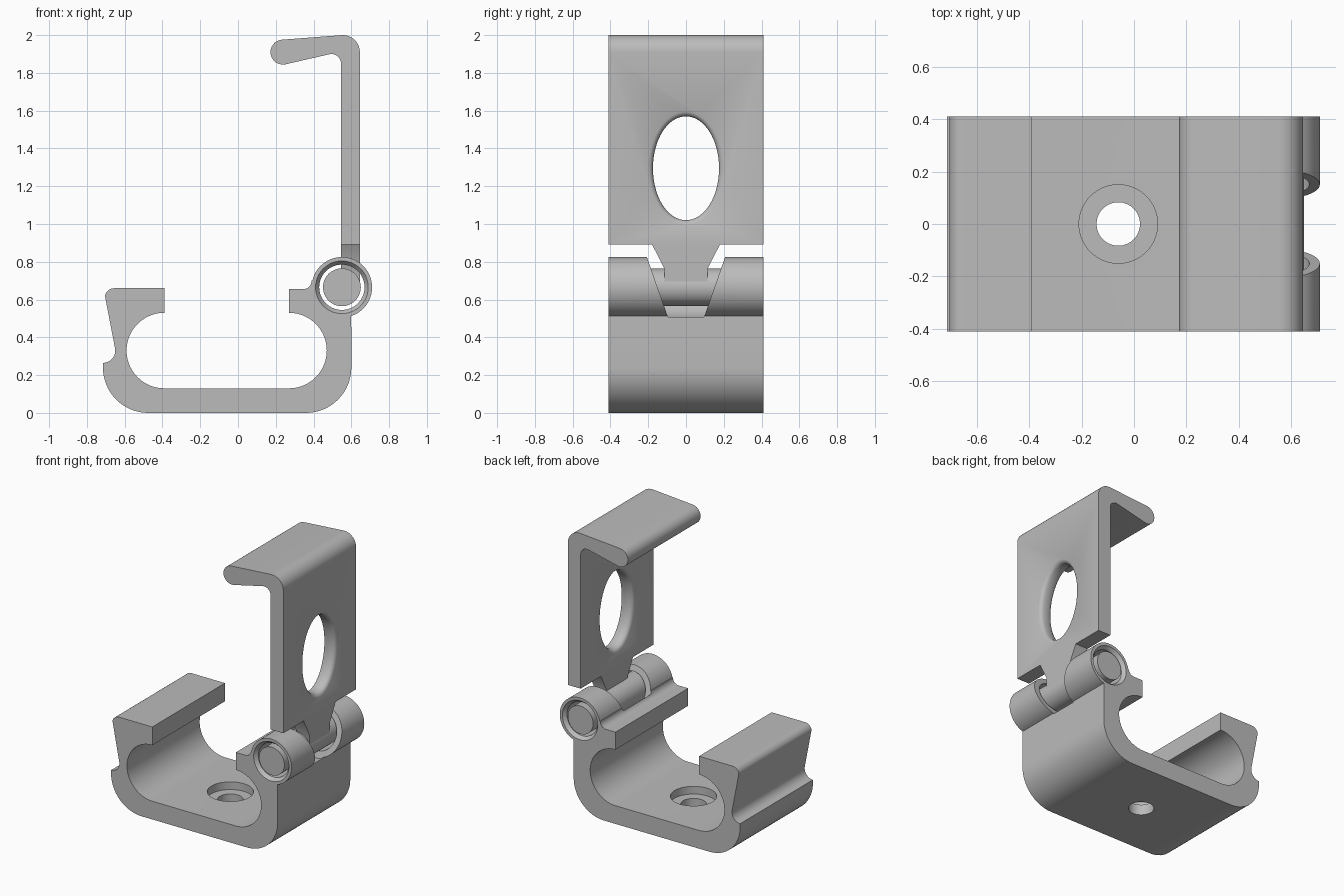
import bpy, bmesh
from math import sin, cos, radians

cube = bpy.data.objects.get("Cube")
if cube:
    bpy.data.objects.remove(cube, do_unlink=True)

grey = bpy.data.materials.new("plain grey")
grey.use_nodes = True
grey.diffuse_color = (0.5, 0.5, 0.5, 1)
grey.node_tree.nodes["Principled BSDF"].inputs["Base Color"].default_value = (0.5, 0.5, 0.5, 1)

HALF = 0.41                 # half the width of the clip
HINGE = (0.55, 0.665)       # hinge axis in x, z


def arc(cx, cz, r, a0, a1, n=16):
    """Points along an arc, angles in degrees."""
    steps = [radians(a0 + (a1 - a0) * i / n) for i in range(n + 1)]
    return [(cx + r * cos(a), cz + r * sin(a)) for a in steps]


def ellipse(cx, cy, rx, ry, n=64):
    return [(cx + (x * rx), cy + (y * ry)) for x, y in arc(0, 0, 1, 0, 360, n)[:-1]]


def loft(name, rings):
    """Bridge a series of matching rings and cap both ends."""
    bm = bmesh.new()
    loops = [[bm.verts.new(p) for p in ring] for ring in rings]
    n = len(loops[0])
    for a, b in zip(loops, loops[1:]):
        for i in range(n):
            j = (i + 1) % n
            bm.faces.new((a[i], a[j], b[j], b[i]))
    bm.faces.new(loops[0])
    bm.faces.new(loops[-1])
    bmesh.ops.recalc_face_normals(bm, faces=bm.faces)
    mesh = bpy.data.meshes.new(name)
    bm.to_mesh(mesh)
    bm.free()
    mesh.materials.append(grey)
    ob = bpy.data.objects.new(name, mesh)
    bpy.context.collection.objects.link(ob)
    return ob


def extrude_y(name, pts, half):
    return loft(name, [[(x, y, z) for x, z in pts] for y in (-half, half)])


def activate(ob):
    bpy.ops.object.select_all(action="DESELECT")
    ob.select_set(True)
    bpy.context.view_layer.objects.active = ob


def cut(ob, cutter):
    activate(ob)
    mod = ob.modifiers.new("cut", "BOOLEAN")
    mod.operation = "DIFFERENCE"
    mod.solver = "EXACT"
    mod.object = cutter
    bpy.ops.object.modifier_apply(modifier=mod.name)
    bpy.data.objects.remove(cutter, do_unlink=True)


# Base: C-shaped channel with the hinge barrel on its right wall
profile = [(-0.39, 0.66)]
profile += arc(-0.655, 0.61, 0.05, 90, 170, 8)          # catch lip
profile += arc(-0.715, 0.33, 0.065, 10, -90)            # snap notch
profile += arc(-0.475, 0.24, 0.24, 180, 270)
profile += arc(0.36, 0.24, 0.24, 270, 360)
profile += arc(*HINGE, 0.16, -72, 167, 40)              # barrel
profile += arc(0.345, 0.70, 0.045, 0, -90, 8)
profile += [(0.27, 0.655)]
profile += arc(0.27, 0.33, 0.2, 90, -90, 28)            # inner channel
profile += arc(-0.39, 0.33, 0.2, -90, -270, 28)
base = extrude_y("base_channel", profile, HALF)

# Tapered gap between the two barrel halves
gap = ellipse(*HINGE, 0.166, 0.166)
cut(base, loft("gap_cutter", [[(x, s * (0.095 + (z - 0.505) * 0.35), z) for x, z in gap]
                              for s in (-1, 1)]))

# Barrel bore, flared at both ends
cut(base, loft("bore_cutter", [[(x, y, z) for x, z in ellipse(*HINGE, r, r)]
                               for y, r in ((-0.43, 0.155), (-0.385, 0.12),
                                            (0.385, 0.12), (0.43, 0.155))]))

# Counterbored screw hole in the floor
cut(base, loft("screw_cutter", [[(x, y, z) for x, y in ellipse(-0.06, 0, r, r)]
                                for z, r in ((-0.1, 0.083), (0.075, 0.083),
                                             (0.075, 0.15), (0.25, 0.15))]))

# Latch plate with hooked top
hook = [(0.545, 0.892), (0.645, 0.892)]
hook += arc(0.555, 1.91, 0.09, 0, 94, 14)
hook += arc(0.238, 1.91, 0.066, 94, 283, 20)
hook += arc(0.495, 1.85, 0.05, 103, 0, 8)
latch = extrude_y("latch_plate", hook, HALF)

# Oval window with rounded rims
rims = [(0.5, 0.03), (0.545, 0.025), (0.55, 0.014), (0.557, 0.006), (0.57, 0),
        (0.62, 0), (0.633, 0.006), (0.64, 0.014), (0.645, 0.025), (0.69, 0.03)]
cut(latch, loft("window_cutter", [[(x, y, z) for y, z in ellipse(0, 1.295, 0.175 + o, 0.275 + o)]
                                  for x, o in rims]))

# Tapered tongue joining the latch to the pin
side = [(0.18, 0.892), (0.115, 0.765), (0.115, 0.665)]
outline = side + [(-y, z) for y, z in reversed(side)]
tongue = loft("latch_tongue", [[(x, y, z) for y, z in outline] for x in (0.545, 0.645)])

# Hinge pin
pin = extrude_y("hinge_pin", ellipse(*HINGE, 0.1, 0.1), 0.405)

for ob in (base, latch, tongue, pin):
    activate(ob)
    bpy.ops.object.shade_smooth_by_angle(angle=radians(30))
